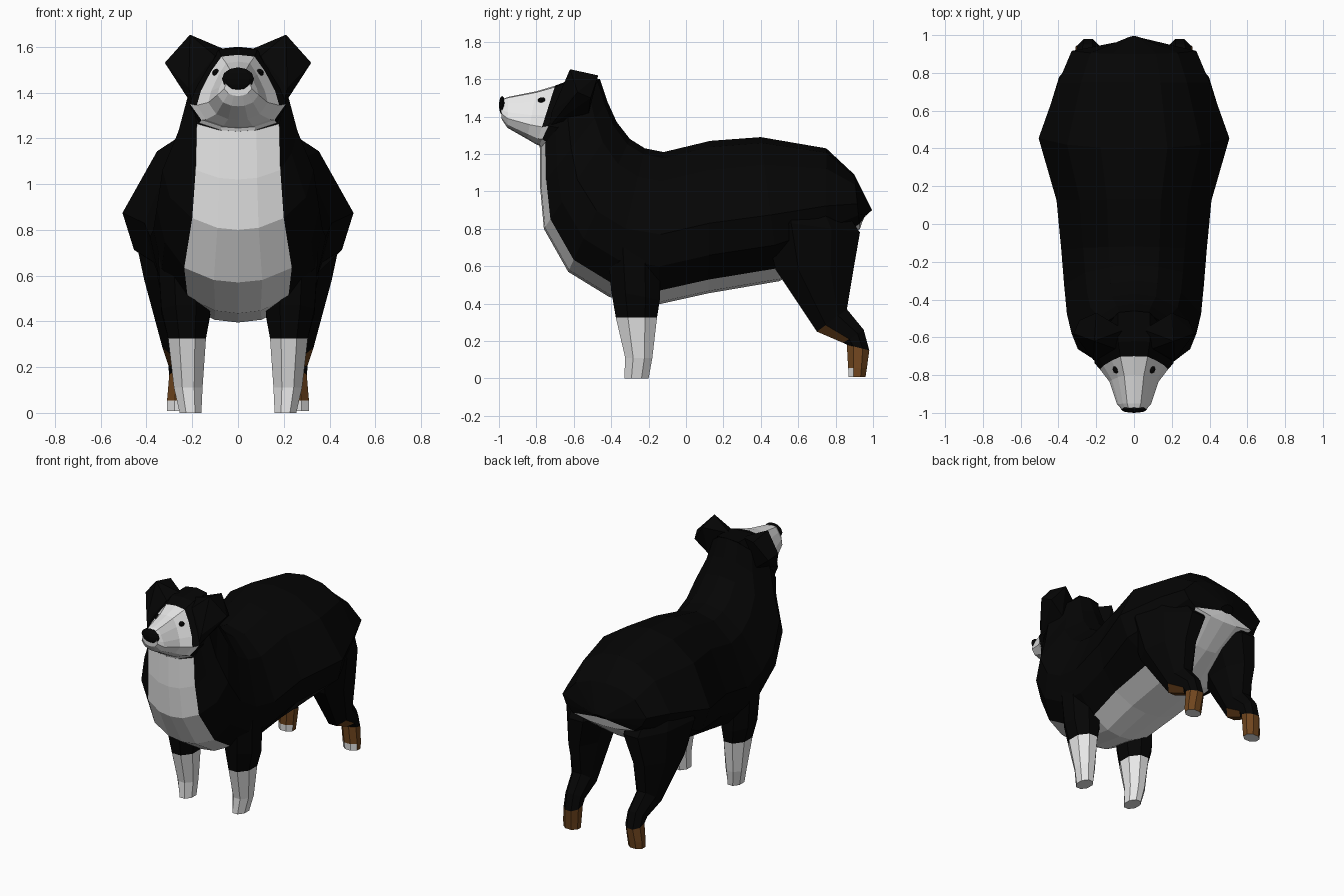
import bpy, bmesh, math
from mathutils import Vector

if "Cube" in bpy.data.objects:
    bpy.data.objects.remove(bpy.data.objects["Cube"])


def material(name, rgb):
    m = bpy.data.materials.new(name)
    m.diffuse_color = (*rgb, 1)
    m.use_nodes = True
    m.node_tree.nodes["Principled BSDF"].inputs["Base Color"].default_value = m.diffuse_color
    return m


BLACK, WHITE, BROWN = 0, 1, 2
MATS = [material("black fur", (0.0015, 0.0015, 0.0015)),
        material("white fur", (0.80, 0.80, 0.80)),
        material("brown fur", (0.16, 0.06, 0.013))]


def finish(name, bm):
    bmesh.ops.recalc_face_normals(bm, faces=bm.faces)
    me = bpy.data.meshes.new(name)
    bm.to_mesh(me)
    bm.free()
    for m in MATS:
        me.materials.append(m)
    ob = bpy.data.objects.new(name, me)
    bpy.context.collection.objects.link(ob)
    return ob


def loft(name, rings, rule):
    """Skin closed rings; rule(segment, side, centre, normal) picks the colour."""
    bm = bmesh.new()
    vs = [[bm.verts.new(p) for p in r] for r in rings]
    n = len(rings[0])
    faces = []
    for j in range(len(vs) - 1):
        for k in range(n):
            q = (k + 1) % n
            faces.append((bm.faces.new((vs[j][k], vs[j][q], vs[j + 1][q], vs[j + 1][k])), j, k))
    faces.append((bm.faces.new(vs[0]), 0, -1))
    faces.append((bm.faces.new(vs[-1]), len(vs) - 2, -1))
    bmesh.ops.recalc_face_normals(bm, faces=bm.faces)
    for f, j, k in faces:
        f.material_index = rule(j, k, f.calc_center_median(), f.normal)
    return finish(name, bm)


def trunk_ring(profile, ty, tz, by, bz, w, strip):
    """Section from a top point to a bottom point; half widths of ring and white strip."""
    top, bot = Vector((0, ty, tz)), Vector((0, by, bz))
    mid, half = (top + bot) / 2, (top - bot) / 2
    right = [(u * w, v) for u, v in profile]
    right[5] = (strip, right[5][1])
    right[6] = (strip * .45, right[6][1])
    full = right + [(-x, v) for x, v in reversed(right[1:-1])]
    return [mid + half * v + Vector((x, 0, 0)) for x, v in full]


def leg_ring(side, yf, zf, yb, zb, xin, xout, taper=0):
    """Eight-sided section with a front and a back height; taper narrows the back."""
    pts = []
    for i in range(8):
        a = math.radians(22.5 + 45 * i)
        c, s = math.cos(a) / math.cos(math.pi / 8), math.sin(a) / math.cos(math.pi / 8)
        t = (s + 1) / 2
        xo = xout - taper * t
        x = (xin + xo) / 2 + c * (xo - xin) / 2
        pts.append(Vector((side * x, yf + (yb - yf) * t, zf + (zb - zf) * t)))
    return pts


# torso and neck, rump to nape
BODY = [(0, 1), (.35, .92), (.7, .62), (1, -.08), (.9, -.5), (.72, -.82), (.3, -.97), (0, -1)]
HEAD = [(0, 1), (.4, .95), (.65, .55), (.9, 0), (1, -.4), (.72, -.8), (.3, -.97), (0, -1)]
UNDER = range(5, 9)    # sides of a ring that face down or forward
body_sections = [
    (.995, .90, .95, .86, .05, .035), (.90, 1.09, .93, .80, .33, .24),
    (.75, 1.23, .75, .66, .40, .18), (.40, 1.29, .50, .52, .505, .27),
    (.13, 1.27, .12, .455, .41, .26), (-.12, 1.21, -.15, .395, .385, .23),
    (-.22, 1.23, -.41, .435, .37, .22), (-.30, 1.28, -.63, .57, .355, .235),
    (-.37, 1.37, -.76, .80, .33, .20), (-.42, 1.48, -.78, 1.02, .26, .185),
    (-.46, 1.60, -.78, 1.23, .215, .18)]
loft("body", [trunk_ring(BODY, *s) for s in body_sections],
     lambda j, k, c, n: WHITE if k in UNDER else BLACK)

# head with white muzzle and a white fleck on each cheek
head_sections = [
    (-.46, 1.60, -.78, 1.23, .21, .17), (-.62, 1.595, -.785, 1.245, .21, .16),
    (-.70, 1.565, -.80, 1.25, .18, .14), (-.80, 1.535, -.85, 1.28, .13, .095),
    (-.95, 1.505, -.955, 1.34, .09, .065), (-.993, 1.49, -.985, 1.385, .06, .042)]
loft("head", [trunk_ring(HEAD, *s) for s in head_sections],
     lambda j, k, c, n: WHITE if j >= 2 or k in UNDER or (j == 1 and k in (4, 9)) else BLACK)


def ball(name, loc, scale):
    bm = bmesh.new()
    bmesh.ops.create_uvsphere(bm, u_segments=8, v_segments=6, radius=1)
    for v in bm.verts:
        v.co = Vector(loc) + Vector([a * b for a, b in zip(v.co, scale)])
    finish(name, bm)


ball("nose", (0, -.983, 1.46), (.07, .017, .05))

# legs: front y, front z, back y, back z, inner x, outer x, taper
front_sections = [
    (-.42, .70, -.14, .70, .12, .35), (-.40, .47, -.14, .42, .12, .335),
    (-.375, .325, -.155, .325, .14, .305), (-.325, .11, -.18, .11, .155, .28),
    (-.33, 0, -.2, 0, .16, .255)]
hind_sections = [
    (.46, .97, .80, .97, .15, .42, .08), (.41, .85, .93, .78, .08, .51, .16),
    (.48, .58, .895, .58, .15, .43, .07), (.70, .25, .86, .37, .18, .33),
    (.84, .19, .95, .26, .185, .305), (.86, .18, .98, .15, .185, .30),
    (.867, .055, .967, .055, .195, .31), (.87, .008, .96, .008, .2, .31)]


def hind_colour(j, k, c, n):
    if j == 6:
        return WHITE if n.y < -.3 or n.z < -.9 else BROWN
    if j == 5 or (j == 3 and n.z < -.5):
        return BROWN
    return BLACK


# folded ear corners
ear_points = [(.05, -.56, 1.585), (.21, -.62, 1.653), (.20, -.47, 1.62), (.32, -.58, 1.53),
              (.29, -.51, 1.50), (.215, -.72, 1.42), (.20, -.73, 1.345), (.19, -.52, 1.42),
              (.10, -.66, 1.56)]

for side, tag in ((1, "left"), (-1, "right")):
    loft("front_leg_" + tag, [leg_ring(side, *s) for s in front_sections],
         lambda j, k, c, n: WHITE if j >= 2 else BLACK)
    loft("hind_leg_" + tag, [leg_ring(side, *s) for s in hind_sections], hind_colour)
    ball("eye_" + tag, (side * .095, -.77, 1.487), (.018, .022, .016))
    bm = bmesh.new()
    for x, y, z in ear_points:
        bm.verts.new((side * x, y, z))
    bmesh.ops.convex_hull(bm, input=bm.verts)
    bmesh.ops.delete(bm, geom=[v for v in bm.verts if not v.link_faces], context='VERTS')
    finish("ear_" + tag, bm)
